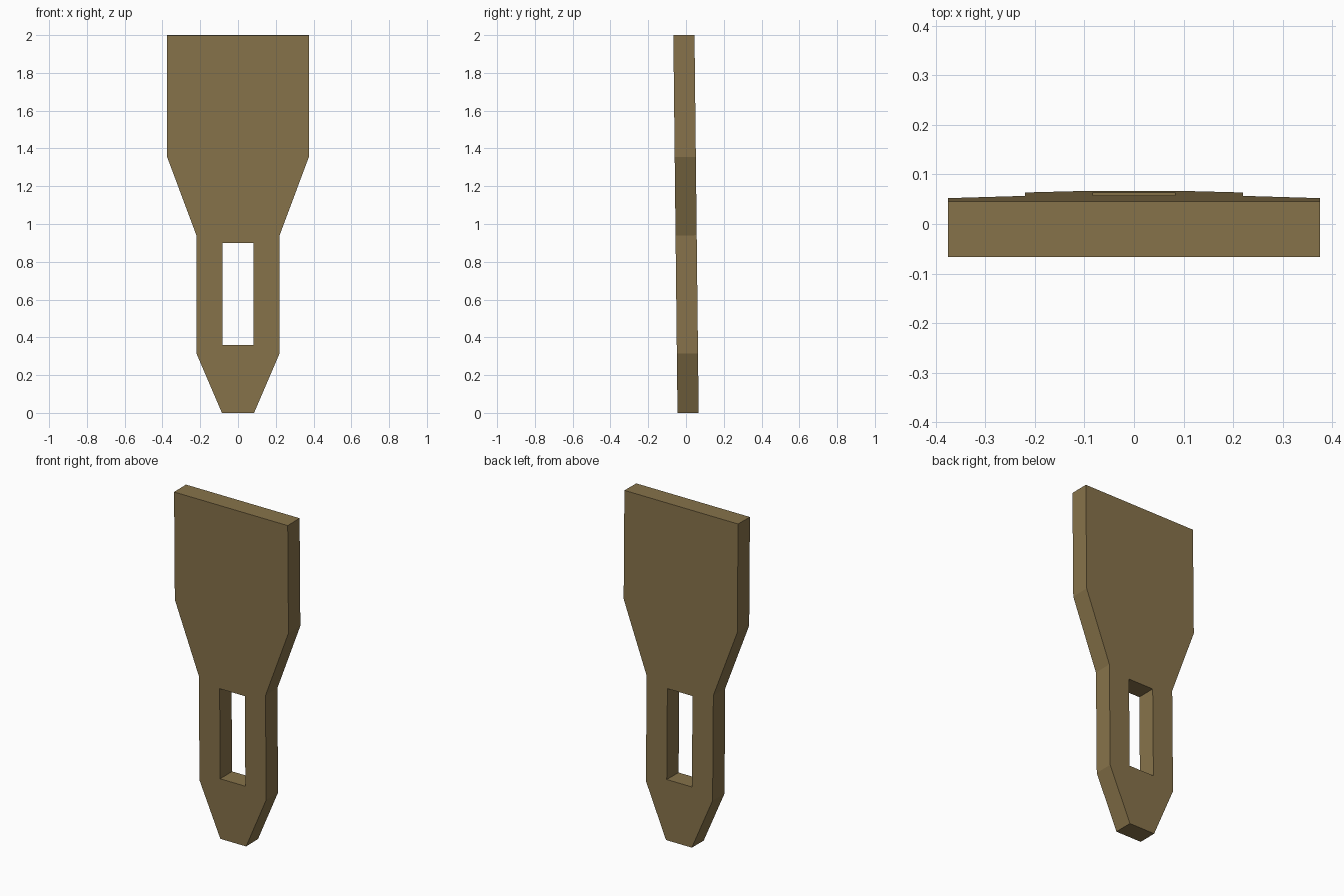
import bpy, math

if "Cube" in bpy.data.objects:
    bpy.data.objects.remove(bpy.data.objects["Cube"])

TILT = 0.011          # slight forward lean, radians
HALF_THICK = 0.056

# Right half of the outline (x, z), mirrored for the left
half = [(0.085, 0), (0.22, 0.315), (0.22, 0.94), (0.375, 1.355), (0.375, 2.0)]
outline = half + [(-x, z) for x, z in reversed(half)]
slot = [(-0.083, 0.36), (-0.083, 0.90), (0.083, 0.90), (0.083, 0.36)]

# Flat plate with a rectangular slot, from a filled and extruded curve
curve = bpy.data.curves.new("blade_profile", 'CURVE')
curve.dimensions = '2D'
curve.fill_mode = 'BOTH'
curve.extrude = HALF_THICK
for loop in (outline, slot):
    spline = curve.splines.new('POLY')
    spline.points.add(len(loop) - 1)
    for point, (x, z) in zip(spline.points, loop):
        point.co = (x, z, 0, 1)
    spline.use_cyclic_u = True

blade = bpy.data.objects.new("slotted_blade", curve)
bpy.context.collection.objects.link(blade)
bpy.context.view_layer.objects.active = blade
blade.select_set(True)
bpy.ops.object.convert(target='MESH')
blade = bpy.context.object
blade.name = "slotted_blade"

# Join the caps to the sides, keep faces flat
bpy.ops.object.mode_set(mode='EDIT')
bpy.ops.mesh.select_all(action='SELECT')
bpy.ops.mesh.remove_doubles(threshold=0.0001)
bpy.ops.mesh.normals_make_consistent(inside=False)
bpy.ops.object.mode_set(mode='OBJECT')
bpy.ops.object.shade_flat()

# Stand upright with the lean
blade.rotation_euler = (math.pi / 2 + TILT, 0, 0)
blade.location = (0, TILT, 0)

# Single brown colour
brown = bpy.data.materials.new("olive_brown")
brown.diffuse_color = (0.242, 0.171, 0.069, 1)
brown.use_nodes = True
brown.node_tree.nodes["Principled BSDF"].inputs["Base Color"].default_value = brown.diffuse_color
blade.data.materials.clear()
blade.data.materials.append(brown)
